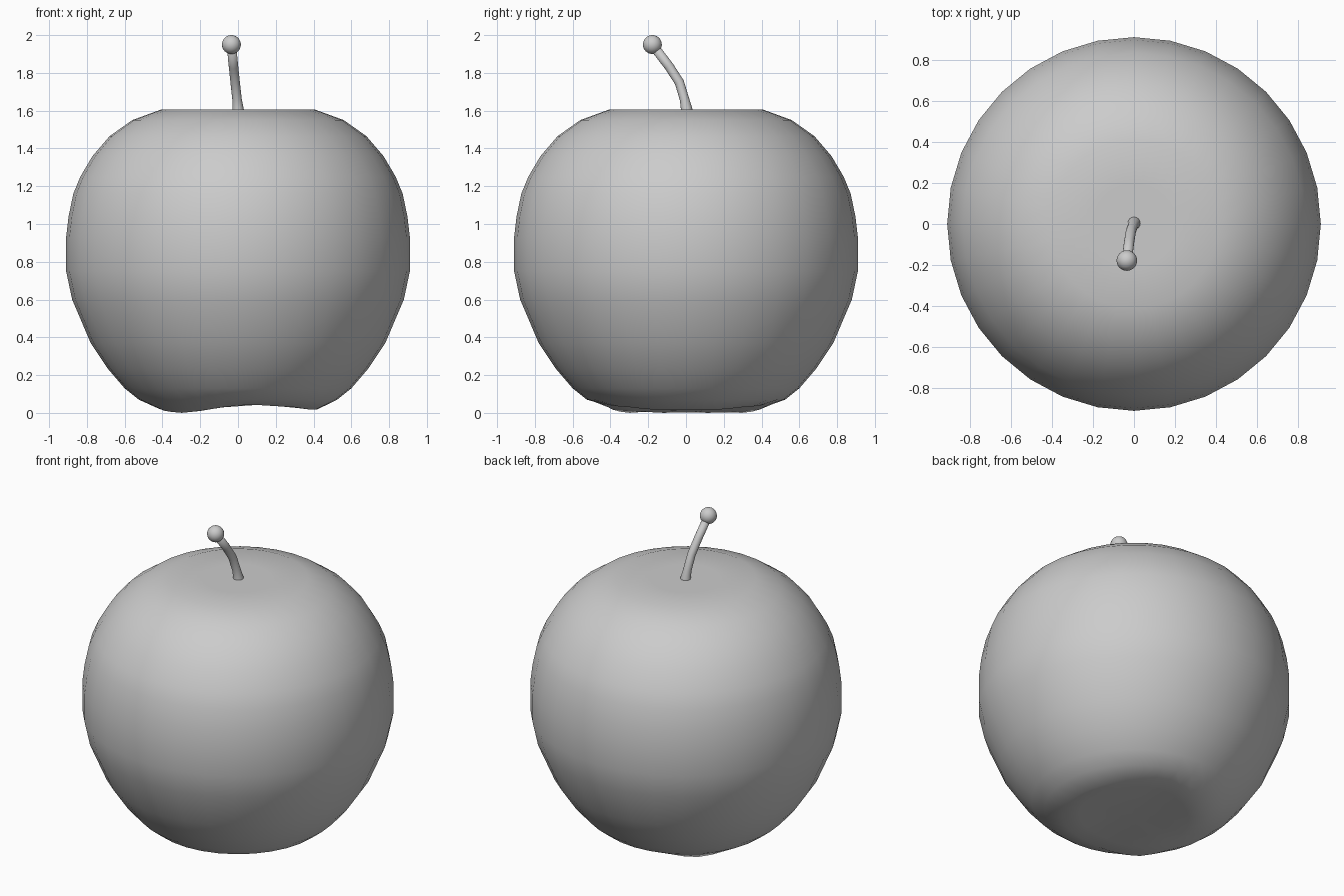
import bpy, bmesh, math
from mathutils import Vector

if "Cube" in bpy.data.objects:
    bpy.data.objects.remove(bpy.data.objects["Cube"])

SEGMENTS = 32

# half profile of the body: (radius, z), top rim to lower rim
PROFILE = [(0.2, 1.605), (0.41, 1.605), (0.56, 1.55), (0.68, 1.465), (0.77, 1.36),
           (0.835, 1.25), (0.872, 1.16), (0.897, 1.04), (0.91, 0.93), (0.91, 0.75),
           (0.878, 0.6), (0.78, 0.37), (0.69, 0.235), (0.60, 0.13), (0.525, 0.07)]

# height of the wavy underside along x
WAVE = [(-0.44, 0.03), (-0.38, 0.008), (-0.3, 0.0), (-0.2, 0.01), (-0.1, 0.028),
        (0.05, 0.045), (0.2, 0.036), (0.3, 0.03), (0.4, 0.015), (0.44, 0.022)]


def wave(x):
    for (x0, z0), (x1, z1) in zip(WAVE, WAVE[1:]):
        if x <= x1:
            return z0 + (z1 - z0) * (x - x0) / (x1 - x0)
    return WAVE[-1][1]


def add_mesh(name, bm):
    bmesh.ops.recalc_face_normals(bm, faces=bm.faces)
    for f in bm.faces:
        f.smooth = True
    me = bpy.data.meshes.new(name)
    bm.to_mesh(me)
    bm.free()
    ob = bpy.data.objects.new(name, me)
    bpy.context.collection.objects.link(ob)
    return ob


def ring(bm, radius, height):
    verts = []
    for i in range(SEGMENTS):
        a = 2 * math.pi * i / SEGMENTS
        x, y = radius * math.cos(a), radius * math.sin(a)
        verts.append(bm.verts.new((x, y, height(x))))
    return verts


def bridge(bm, a, b):
    n = len(a)
    for i in range(n):
        j = (i + 1) % n
        bm.faces.new((a[i], a[j], b[j], b[i]))


# fruit body: lathed sides, flat top, wavy underside
bm = bmesh.new()
rings = [ring(bm, r, lambda x, z=z: z) for r, z in PROFILE]
rings += [ring(bm, r, wave) for r in (0.42, 0.32, 0.21, 0.1)]
for a, b in zip(rings, rings[1:]):
    bridge(bm, a, b)
bm.faces.new(rings[0])
bm.faces.new(rings[-1])
add_mesh("apple_body", bm)

# stem: bent tapered tube, slightly flared where it meets the fruit
PATH = [(0, 0.005, 1.57, 0.035), (0, 0.003, 1.61, 0.03), (-0.005, -0.008, 1.66, 0.025),
        (-0.015, -0.035, 1.75, 0.025), (-0.024, -0.09, 1.835, 0.025),
        (-0.035, -0.178, 1.95, 0.025)]
bm = bmesh.new()
points = [Vector(p[:3]) for p in PATH]
tube = []
for i, p in enumerate(points):
    d = (points[min(i + 1, len(points) - 1)] - points[max(i - 1, 0)]).normalized()
    u = d.cross(Vector((1, 0, 0))).normalized()
    v = d.cross(u)
    r = PATH[i][3]
    angles = [2 * math.pi * k / 16 for k in range(16)]
    tube.append([bm.verts.new(p + r * (math.cos(a) * u + math.sin(a) * v)) for a in angles])
for a, b in zip(tube, tube[1:]):
    bridge(bm, a, b)
bm.faces.new(tube[0])
bm.faces.new(tube[-1])
add_mesh("stem", bm)

# round knob at the stem end
bm = bmesh.new()
bmesh.ops.create_uvsphere(bm, u_segments=24, v_segments=16, radius=0.05)
knob = add_mesh("stem_knob", bm)
knob.location = (-0.035, -0.178, 1.95)
